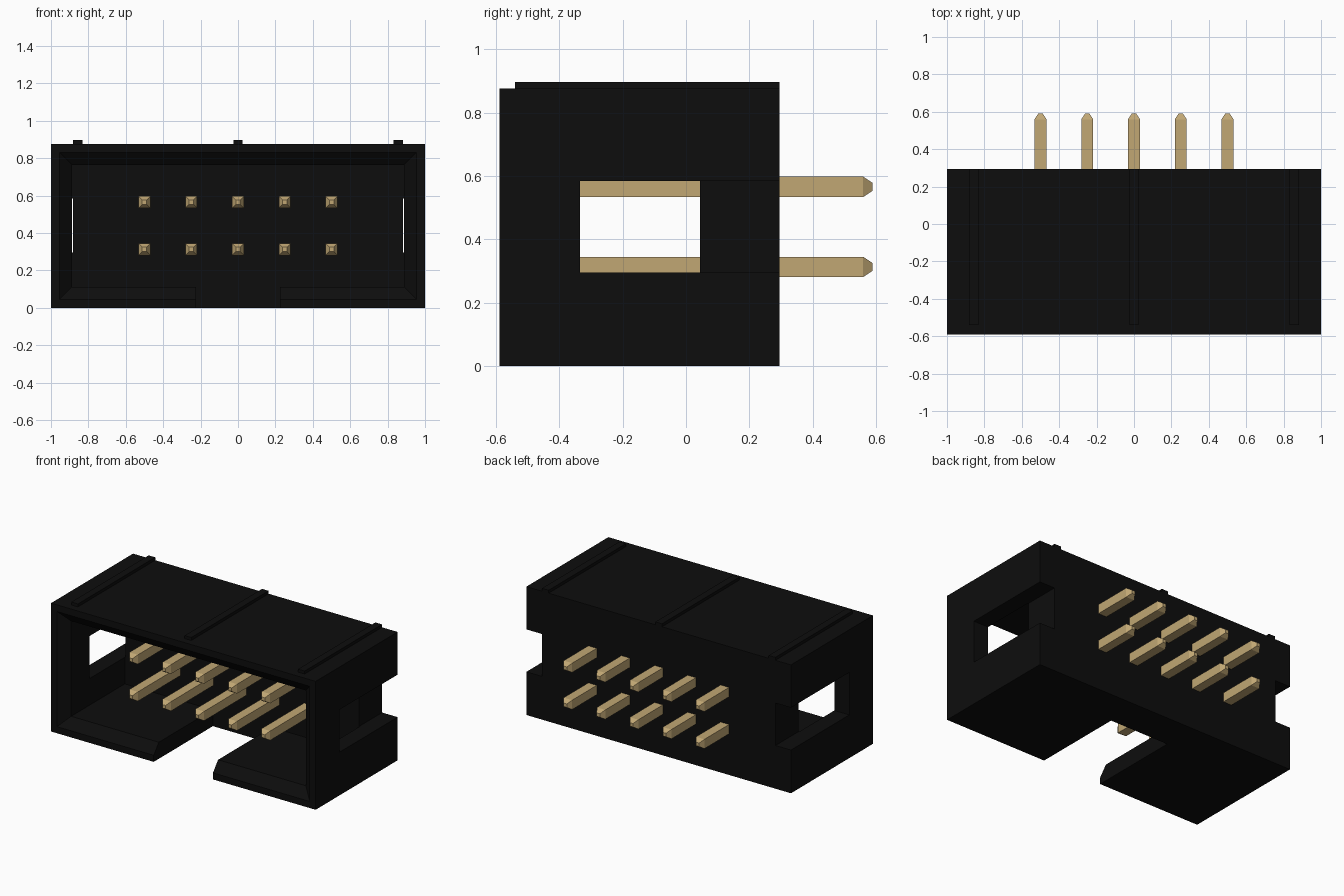
import bpy
import bmesh

if "Cube" in bpy.data.objects:
    bpy.data.objects.remove(bpy.data.objects["Cube"], do_unlink=True)


def material(name, rgb):
    m = bpy.data.materials.new(name)
    m.use_nodes = True
    m.diffuse_color = (*rgb, 1)
    m.node_tree.nodes["Principled BSDF"].inputs["Base Color"].default_value = (*rgb, 1)
    return m


black = material("black plastic", (0.004, 0.004, 0.004))
gold = material("gold metal", (0.533, 0.386, 0.174))


def loft(name, sections, mat):
    """Solid from rectangles (y, x0, x1, z0, z1) joined along y."""
    bm = bmesh.new()
    rings = [[bm.verts.new(p) for p in ((x0, y, z0), (x1, y, z0), (x1, y, z1), (x0, y, z1))]
             for y, x0, x1, z0, z1 in sections]
    for a, b in zip(rings, rings[1:]):
        for i in range(4):
            j = (i + 1) % 4
            bm.faces.new((a[i], a[j], b[j], b[i]))
    bm.faces.new(rings[0])
    bm.faces.new(rings[-1])
    bmesh.ops.recalc_face_normals(bm, faces=bm.faces)
    mesh = bpy.data.meshes.new(name)
    bm.to_mesh(mesh)
    bm.free()
    mesh.materials.append(mat)
    ob = bpy.data.objects.new(name, mesh)
    bpy.context.collection.objects.link(ob)
    return ob


def box(name, x0, x1, y0, y1, z0, z1, mat=black):
    return loft(name, [(y, x0, x1, z0, z1) for y in (y0, y1)], mat)


FRONT, BACK, FLOOR, TOP = -0.59, 0.295, 0.045, 0.877


def inset(y, d):
    return (y, d - 1, 1 - d, d, TOP - d)


# Shroud: open box with a chamfered mouth, side slots and a key gap
body = box("shroud", -1, 1, FRONT, BACK, 0, TOP)
cutters = [
    loft("cavity_cutter", [inset(FRONT - 0.1, 0.045), inset(FRONT, 0.045),
                           inset(FRONT + 0.055, 0.113), inset(FLOOR, 0.113)], black),
    box("key_gap_cutter", -0.224, 0.224, FRONT - 0.2, FLOOR + 0.004, -0.1, 0.16),
]
for side in (-1, 1):
    x0, x1 = sorted((side * 0.883, side * 1.1))
    cutters.append(box("side_slot_cutter", x0, x1, -0.335, BACK + 0.1, 0.295, 0.585))

bpy.context.view_layer.objects.active = body
for c in cutters:
    c.hide_render = True
    mod = body.modifiers.new("cut", "BOOLEAN")
    mod.operation = "DIFFERENCE"
    mod.solver = "EXACT"
    mod.object = c
    bpy.ops.object.modifier_apply(modifier=mod.name)
for c in cutters:
    bpy.data.objects.remove(c, do_unlink=True)

# Ribs on the top face
for i, x in enumerate((-0.857, 0, 0.857)):
    box(f"top_rib_{i + 1}", x - 0.025, x + 0.025, -0.54, BACK, TOP - 0.02, 0.897)

# Square contact pins with tapered ends, two rows of five
for row, z in (("lower", 0.313), ("upper", 0.566)):
    for i in range(5):
        x = (i - 2) * 0.25
        loft(f"{row}_pin_{i + 1}",
             [(y, x - h, x + h, z - h, z + h)
              for y, h in ((-0.442, 0.012), (-0.412, 0.032), (0.56, 0.032), (0.59, 0.012))],
             gold)
